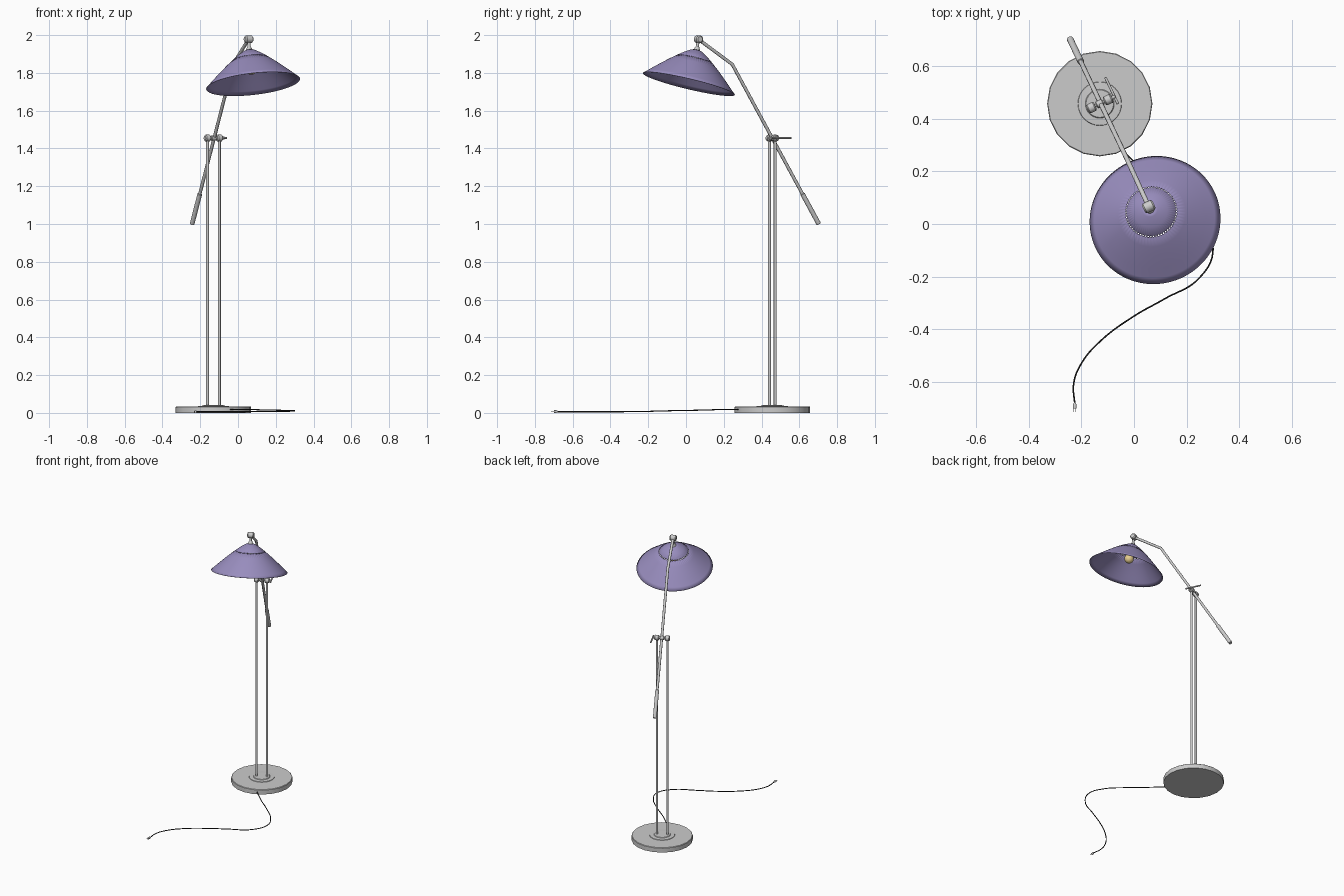
import bpy, bmesh
from math import cos, sin, pi, radians
from mathutils import Vector

if "Cube" in bpy.data.objects:
    bpy.data.objects.remove(bpy.data.objects["Cube"])


def material(name, rgb):
    m = bpy.data.materials.new(name)
    m.diffuse_color = (*rgb, 1)
    m.use_nodes = True
    m.node_tree.nodes["Principled BSDF"].inputs["Base Color"].default_value = m.diffuse_color
    return m


def finish(name, bm, mat=None, angle=35):
    bmesh.ops.recalc_face_normals(bm, faces=bm.faces)
    me = bpy.data.meshes.new(name)
    bm.to_mesh(me)
    bm.free()
    me.polygons.foreach_set("use_smooth", [True] * len(me.polygons))
    me.set_sharp_from_angle(angle=radians(angle))
    ob = bpy.data.objects.new(name, me)
    bpy.context.collection.objects.link(ob)
    if mat:
        me.materials.append(mat)
    return ob


def lathe(name, origin, axis, profile, n=16, mat=None, caps=True, holes_row=None):
    """Revolve (radius, height) points around an axis; holes_row skips every other face."""
    q = Vector(axis).to_track_quat('Z', 'Y')
    bm = bmesh.new()
    rings = []
    for r, h in profile:
        rings.append([bm.verts.new(Vector(origin) + q @ Vector(
            (r * cos(2 * pi * i / n), r * sin(2 * pi * i / n), h))) for i in range(n)])
    for k, (a, b) in enumerate(zip(rings, rings[1:])):
        for i in range(n):
            if k == holes_row and i % 2:
                continue
            j = (i + 1) % n
            bm.faces.new((a[i], a[j], b[j], b[i]))
    if caps:
        bm.faces.new(rings[0])
        bm.faces.new(rings[-1])
    return finish(name, bm, mat)


def rod(name, p, q, r, n=16, bevel=0.0):
    d = Vector(q) - Vector(p)
    L = d.length
    prof = [(r, 0), (r, L)]
    if bevel:
        prof = [(r - bevel, 0), (r, bevel), (r, L - bevel), (r - bevel, L)]
    return lathe(name, p, d, prof, n)


def tube(name, pts, r, smooth=False, mat=None):
    cu = bpy.data.curves.new(name, 'CURVE')
    cu.dimensions = '3D'
    cu.bevel_depth = r
    cu.bevel_resolution = 3
    cu.use_fill_caps = True
    if smooth:
        sp = cu.splines.new('BEZIER')
        sp.bezier_points.add(len(pts) - 1)
        for b, p in zip(sp.bezier_points, pts):
            b.co = p
            b.handle_left_type = b.handle_right_type = 'AUTO'
        sp.resolution_u = 10
    else:
        sp = cu.splines.new('POLY')
        sp.points.add(len(pts) - 1)
        for b, p in zip(sp.points, pts):
            b.co = (*p, 1)
    ob = bpy.data.objects.new(name, cu)
    bpy.context.collection.objects.link(ob)
    if mat:
        cu.materials.append(mat)
    return ob


purple = material("shade_purple", (0.32, 0.27, 0.52))
warm = material("bulb_glass", (0.80, 0.62, 0.28))
black = material("cord_black", (0.02, 0.02, 0.02))

along = Vector((0.43, -0.903, 0))     # horizontal direction of the arm
across = Vector((0.903, 0.43, 0))     # hinge direction
base = Vector((-0.13, 0.457, 0))
pivot = base + Vector((0, 0, 1.455))

# Base disc with stepped hub
lathe("base", base, (0, 0, 1), [(0.2, 0), (0.2, 0.031), (0.197, 0.034)], 20)
lathe("base_hub", base, (0, 0, 1), [(0.085, 0.03), (0.082, 0.037), (0.055, 0.038),
                                    (0.052, 0.041)], 32)

# Twin posts with clamp heads
for side, label in ((-1, "left"), (1, "right")):
    foot = base + across * 0.035 * side
    rod(label + "_post", foot + Vector((0, 0, 0.03)), foot + Vector((0, 0, 1.455)), 0.0075)
    head = pivot + across * 0.035 * side
    rod(label + "_clamp_head", head - across * 0.016, head + across * 0.016, 0.018, 20, 0.005)

# Hinge axle, centre clamp and tightening handle
rod("hinge_axle", pivot - across * 0.04, pivot + across * 0.064, 0.007)
rod("arm_clamp", pivot - across * 0.014, pivot + across * 0.014, 0.014, 20, 0.003)
knob = pivot + across * 0.062
rod("clamp_handle", knob + along * 0.031, knob - along * 0.082, 0.005, 12, 0.0015)

# Bent arm with thicker counterweight sleeve
tail = Vector((-0.243, 0.703, 1.0))
bend = Vector((-0.026, 0.245, 1.845))
tip = Vector((0.056, 0.066, 1.978))
tube("arm", [tail, bend, tip], 0.009)
rod("counterweight", tail, tail + (bend - tail) * 0.19, 0.0125, 16, 0.002)

# Tip joint
rod("tip_joint", tip - across * 0.022, tip + across * 0.022, 0.02, 20, 0.006)

# Tilted shade with a ring of vent holes
tilt = Vector((-0.11, 0.23, 0.967)).normalized()
rim = Vector((0.08, 0.015, 1.742))
shade = lathe("shade", rim, tilt,
              [(0.012, 0.187), (0.03, 0.181), (0.064, 0.160), (0.0945, 0.137),
               (0.0995, 0.133), (0.13, 0.108), (0.158, 0.084), (0.20, 0.046),
               (0.23, 0.018), (0.25, 0)], 120, purple, caps=False, holes_row=3)
sol = shade.modifiers.new("thickness", 'SOLIDIFY')
sol.thickness = 0.002
sol.offset = -1

# Stem, collar, socket and bulb
top = rim + tilt * 0.18
rod("shade_stem", tip, top, 0.008)
lathe("shade_collar", top, tilt, [(0.02, 0), (0.017, 0.008), (0.01, 0.022)], 20)
lathe("socket", rim, tilt, [(0.018, 0.118), (0.02, 0.122), (0.02, 0.165), (0.012, 0.183)], 20)
bulb = [(0.031 * sin(pi * t / 12), 0.082 - 0.031 * cos(pi * t / 12)) for t in range(1, 10)]
lathe("bulb", rim, tilt, bulb + [(0.014, 0.122)], 24, warm)

# Power cord lying on the floor
tube("cord", [(-0.04, 0.275, 0.018), (0.05, 0.19, 0.018), (0.16, 0.10, 0.015),
              (0.26, 0.0, 0.013), (0.30, -0.10, 0.011), (0.248, -0.205, 0.008),
              (0.115, -0.285, 0.007), (0, -0.35, 0.006), (-0.13, -0.447, 0.006),
              (-0.2, -0.53, 0.006), (-0.229, -0.606, 0.006), (-0.225, -0.685, 0.006)],
     0.003, True, black)

# Plug with two prongs
lathe("plug", (-0.225, -0.678, 0.007), (0, -1, 0),
      [(0.003, 0), (0.007, 0.008), (0.007, 0.022)], 12)
for s in (-1, 1):
    x = -0.225 + 0.004 * s
    rod("plug_prong", (x, -0.698, 0.007), (x, -0.714, 0.007), 0.0015, 8)
